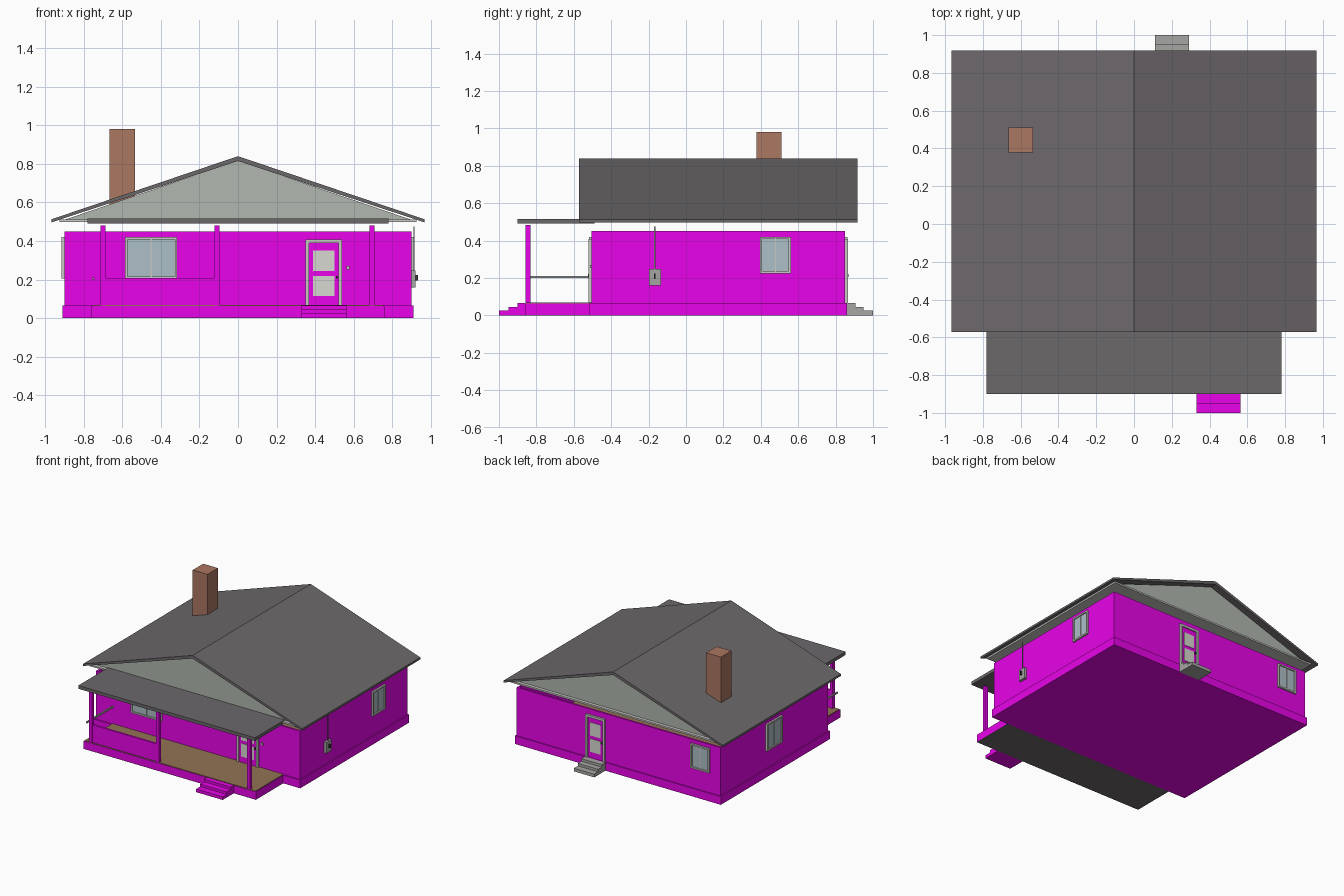
import bpy, bmesh
from math import radians
from mathutils import Matrix, Vector

if "Cube" in bpy.data.objects:
    bpy.data.objects.remove(bpy.data.objects["Cube"])


def material(name, r, g, b):
    m = bpy.data.materials.new(name)
    m.diffuse_color = [(c / 255) ** 2.2 for c in (r, g, b)] + [1]
    m.use_nodes = True
    m.node_tree.nodes["Principled BSDF"].inputs["Base Color"].default_value = m.diffuse_color
    return m


MAGENTA = material("magenta", 232, 12, 232)
ROOF = material("roof_grey", 108, 104, 107)
GABLE = material("gable_grey", 175, 182, 174)
TRIM = material("trim", 200, 200, 195)
GLASS = material("glass", 172, 190, 198)
BRICK = material("brick", 170, 118, 98)
WOOD = material("wood", 145, 115, 85)
STONE = material("stone", 165, 165, 162)
PANEL = material("door_panel", 215, 215, 208)
DARK = material("dark", 60, 60, 60)


def finish(name, bm, mat):
    bmesh.ops.recalc_face_normals(bm, faces=bm.faces)
    me = bpy.data.meshes.new(name)
    bm.to_mesh(me)
    bm.free()
    me.materials.append(mat)
    ob = bpy.data.objects.new(name, me)
    bpy.context.collection.objects.link(ob)
    return ob


def boxes(name, mat, items, place=Matrix()):
    """One object made of boxes given as (x0, x1, y0, y1, z0, z1)."""
    bm = bmesh.new()
    for x0, x1, y0, y1, z0, z1 in items:
        centre = Vector((x0 + x1, y0 + y1, z0 + z1)) / 2
        size = Matrix.Diagonal((x1 - x0, y1 - y0, z1 - z0, 1))
        bmesh.ops.create_cube(bm, size=1, matrix=place @ Matrix.Translation(centre) @ size)
    return finish(name, bm, mat)


def prism(name, mat, pts, y0, y1):
    """Extrude an x-z profile along y."""
    bm = bmesh.new()
    face = bm.faces.new([bm.verts.new((x, y0, z)) for x, z in pts])
    out = bmesh.ops.extrude_face_region(bm, geom=[face])
    verts = [v for v in out["geom"] if isinstance(v, bmesh.types.BMVert)]
    bmesh.ops.translate(bm, verts=verts, vec=(0, y1 - y0, 0))
    return finish(name, bm, mat)


def on_wall(x, y, angle):
    """Local frame whose -y points out of the wall."""
    return Matrix.Translation((x, y, 0)) @ Matrix.Rotation(radians(angle), 4, "Z")


def frame(w, z0, z1, t, depth, sill=True):
    h = w / 2
    parts = [(-h, -h + t, -depth, 0, z0, z1), (h - t, h, -depth, 0, z0, z1),
             (-h + t, h - t, -depth, 0, z1 - t, z1)]
    if sill:
        parts.append((-h + t, h - t, -depth, 0, z0, z0 + t))
    return parts


def window(name, place, w, z0, z1):
    t = 0.012
    bars = frame(w, z0, z1, t, 0.014) + [(-0.003, 0.003, -0.009, 0, z0 + t, z1 - t)]
    boxes(name + "_frame", TRIM, bars, place)
    boxes(name + "_glass", GLASS, [(-w / 2 + t, w / 2 - t, -0.005, 0, z0 + t, z1 - t)], place)


def door(name, place, w):
    h = w / 2 - 0.018
    boxes(name + "_frame", TRIM, frame(w, 0.067, 0.408, 0.018, 0.016, False), place)
    boxes(name + "_leaf", MAGENTA, [(-h, h, -0.007, 0, 0.067, 0.39)], place)
    p = h - 0.021
    boxes(name + "_panels", PANEL, [(-p, p, -0.01, 0, 0.245, 0.35),
                                    (-p, p, -0.01, 0, 0.115, 0.22)], place)
    boxes(name + "_handle", DARK, [(h - 0.014, h - 0.004, -0.018, 0, 0.205, 0.22)], place)


# House body: foundation, open-topped walls and inner floor
boxes("foundation", MAGENTA, [(-0.91, 0.91, -0.515, 0.86, 0, 0.065)])
boxes("walls", MAGENTA, [(-0.9, 0.9, -0.505, -0.49, 0.065, 0.45),
                         (-0.9, 0.9, 0.835, 0.85, 0.065, 0.45),
                         (-0.9, -0.885, -0.49, 0.835, 0.065, 0.45),
                         (0.885, 0.9, -0.49, 0.835, 0.065, 0.45)])
boxes("inner_floor", WOOD, [(-0.885, 0.885, -0.49, 0.835, 0.065, 0.07)])

# Porch
boxes("porch_base", MAGENTA, [(-0.76, 0.76, -0.86, -0.515, 0.003, 0.063)])
boxes("porch_underside", ROOF, [(-0.76, 0.76, -0.86, -0.515, 0, 0.003)])
boxes("porch_floor", WOOD, [(-0.755, 0.755, -0.857, -0.505, 0.063, 0.068)])
boxes("porch_posts", MAGENTA, [(x - 0.013, x + 0.013, -0.858, -0.832, 0.067, 0.482)
                               for x in (-0.7, -0.11, 0.695)])
boxes("porch_half_wall", MAGENTA, [(-0.69, -0.122, -0.853, -0.837, 0.067, 0.208)])
boxes("porch_side_rail", STONE, [(-0.756, -0.744, -0.84, -0.505, 0.2, 0.211)])
boxes("porch_roof", ROOF, [(-0.78, 0.78, -0.9, -0.49, 0.49, 0.516)])

# Steps, front and back
edges = ((0.9, 0.045, 0.065), (0.95, 0.025, 0.045), (1.0, 0, 0.025))
boxes("front_steps", MAGENTA, [(0.33, 0.565, -y, -0.86, 0, z1) for y, z0, z1 in edges])
boxes("back_steps", STONE, [(0.11, 0.29, 0.86, y + (0.005 if y < 0.91 else 0), 0, z1)
                            for y, z0, z1 in edges])

# Roof, gables, soffit and chimney
prism("main_roof", ROOF, [(-0.967, 0.497), (-0.967, 0.513), (0, 0.84),
                          (0.967, 0.513), (0.967, 0.497), (0, 0.815)], -0.573, 0.918)
for side, y in (("front", -0.525), ("back", 0.855)):
    prism(side + "_gable", GABLE, [(-0.9, 0.51), (0.9, 0.51), (0, 0.818)], y, y + 0.01)
boxes("soffit", TRIM, [(-0.925, 0.925, -0.55, 0.89, 0.498, 0.511)])
boxes("chimney", BRICK, [(-0.665, -0.535, 0.378, 0.51, 0.51, 0.98)])

# Windows and doors
window("front_window", on_wall(-0.45, -0.505, 0), 0.27, 0.205, 0.42)
window("right_window", on_wall(0.9, 0.478, 90), 0.165, 0.225, 0.42)
window("back_window", on_wall(-0.725, 0.85, 180), 0.165, 0.225, 0.42)
window("left_window", on_wall(-0.9, 0.18, -90), 0.2, 0.205, 0.42)
door("front_door", on_wall(0.445, -0.505, 0), 0.19)
door("back_door", on_wall(0.2, 0.85, 180), 0.17)
boxes("doorbell", TRIM, [(0.563, 0.577, -0.513, -0.505, 0.253, 0.27)])

# Electric meter with conduit
meter = on_wall(0.9, -0.167, 90)
boxes("meter_box", STONE, [(-0.032, 0.032, -0.02, 0, 0.16, 0.248)], meter)
boxes("meter_dial", DARK, [(-0.004, 0.004, -0.034, -0.02, 0.195, 0.225)], meter)
boxes("meter_conduit", STONE, [(-0.003, 0.003, -0.015, -0.009, 0.248, 0.475)], meter)
